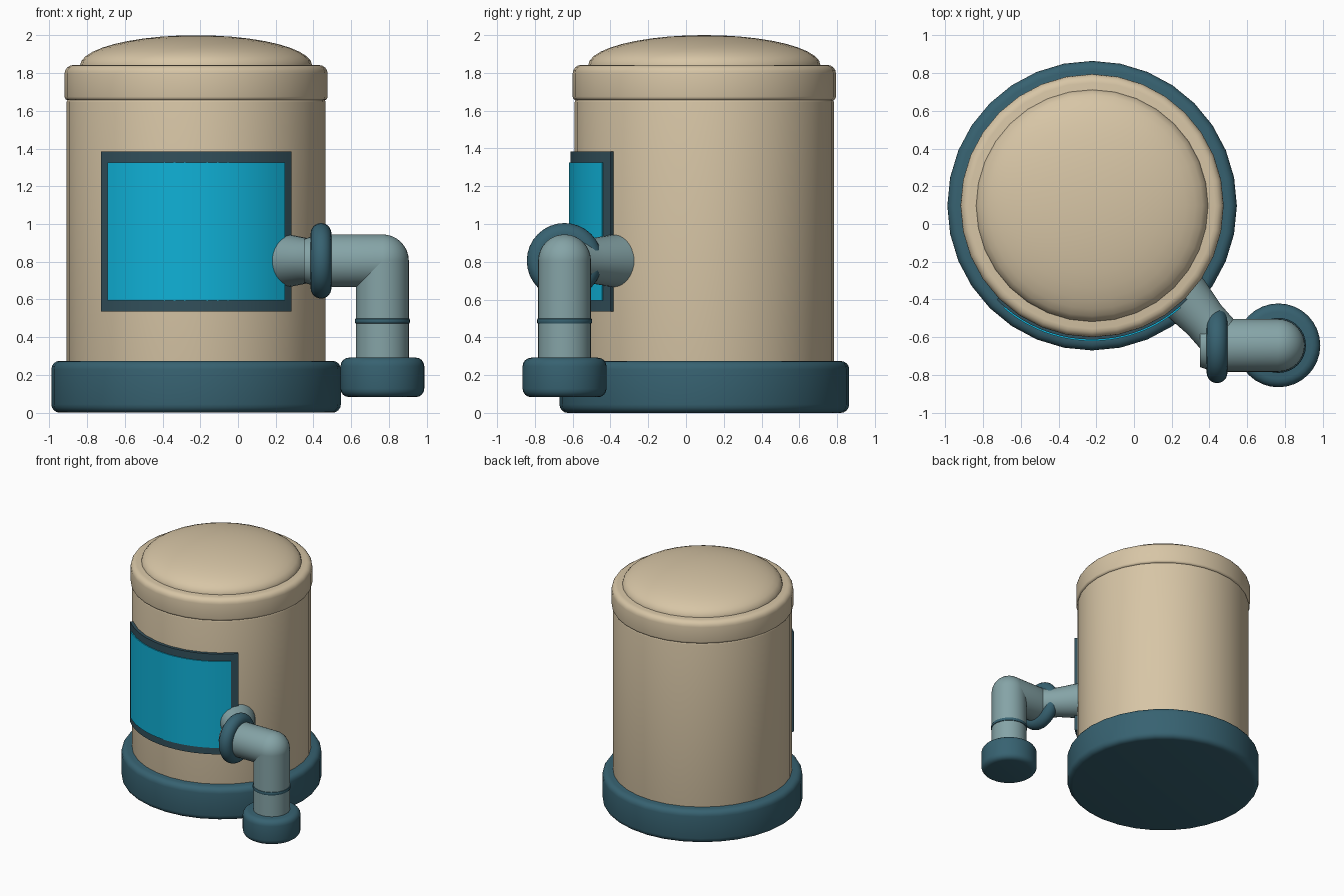
import bpy, bmesh, math
from mathutils import Vector

if "Cube" in bpy.data.objects:
    bpy.data.objects.remove(bpy.data.objects["Cube"])


def material(name, rgb):
    m = bpy.data.materials.new(name)
    m.diffuse_color = (*rgb, 1)
    m.use_nodes = True
    m.node_tree.nodes["Principled BSDF"].inputs["Base Color"].default_value = m.diffuse_color
    return m


CREAM = material("cream", (0.68, 0.56, 0.38))
TEAL = material("dark_teal", (0.038, 0.122, 0.165))
FRAME = material("slate_frame", (0.032, 0.080, 0.105))
BLUE = material("bright_blue", (0.005, 0.44, 0.68))
PIPE = material("grey_teal", (0.235, 0.37, 0.385))
TANK = Vector((-0.222, 0.097, 0))
SPOUT = Vector((0.765, -0.643, 0))
PIPE_Z = 0.805


def finish(bm, name, mat, smooth=35):
    bmesh.ops.recalc_face_normals(bm, faces=bm.faces)
    me = bpy.data.meshes.new(name)
    bm.to_mesh(me)
    bm.free()
    me.materials.append(mat)
    ob = bpy.data.objects.new(name, me)
    bpy.context.collection.objects.link(ob)
    bpy.ops.object.select_all(action='DESELECT')
    ob.select_set(True)
    bpy.context.view_layer.objects.active = ob
    bpy.ops.object.shade_smooth_by_angle(angle=math.radians(smooth))
    return ob


def lathe(name, profile, mat, origin, axis=(0, 0, 1), sides=32):
    """Revolve (radius, height) points around an axis and cap both ends."""
    bm = bmesh.new()
    rot = Vector((0, 0, 1)).rotation_difference(Vector(axis))
    rings = []
    for r, h in profile:
        if r < 1e-5:
            rings.append([bm.verts.new(rot @ Vector((0, 0, h)) + origin)])
            continue
        rings.append([bm.verts.new(rot @ Vector((r * math.cos(a), r * math.sin(a), h)) + origin)
                      for a in (2 * math.pi * i / sides for i in range(sides))])
    for a, b in zip(rings, rings[1:]):
        for i in range(sides):
            j = (i + 1) % sides
            if len(b) == 1:
                bm.faces.new((a[i], a[j], b[0]))
            else:
                bm.faces.new((a[i], a[j], b[j], b[i]))
    for ring in (rings[0], rings[-1]):
        if len(ring) > 1:
            bm.faces.new(ring)
    return finish(bm, name, mat)


def rounded(r, z0, z1, low, high, n=4):
    """Cylinder profile with rounded lower and upper edges."""
    steps = [math.pi / 2 * i / n for i in range(n + 1)]
    return ([(r - low + low * math.sin(a), z0 + low - low * math.cos(a)) for a in steps]
            + [(r - high + high * math.cos(a), z1 - high + high * math.sin(a)) for a in steps])


def curved_panel(name, radius, inner, half_angle, z0, z1, mat, n=20):
    """Solid plate wrapped around the front of the tank."""
    bm = bmesh.new()
    cols = []
    for i in range(n + 1):
        a = -math.pi / 2 + half_angle * (2 * i / n - 1)
        d = Vector((math.cos(a), math.sin(a), 0))
        cols.append([bm.verts.new(TANK + d * r + Vector((0, 0, z)))
                     for r, z in ((radius, z0), (radius, z1), (inner, z1), (inner, z0))])
    for a, b in zip(cols, cols[1:]):
        for k in range(4):
            m = (k + 1) % 4
            bm.faces.new((a[k], b[k], b[m], a[m]))
    bm.faces.new(cols[0])
    bm.faces.new(cols[-1])
    return finish(bm, name, mat)


# Tank: base, wall, rim and domed lid
lathe("tank_base", rounded(0.767, 0.0, 0.275, 0.045, 0.045), TEAL, TANK)
lathe("tank_wall", rounded(0.686, 0.2, 1.665, 0.01, 0.02), CREAM, TANK)
lathe("tank_rim", rounded(0.697, 1.655, 1.842, 0.02, 0.045), CREAM, TANK)
dome = [(0.615, 1.82)] + [(0.615 * math.cos(a), 1.84 + 0.16 * math.sin(a))
                          for a in (math.pi / 2 * i / 10 for i in range(10))] + [(0, 2.0)]
lathe("tank_lid", dome, CREAM, TANK)

# Window on the front of the tank
curved_panel("window_frame", 0.709, 0.67, math.asin(0.505 / 0.709), 0.537, 1.385, FRAME)
curved_panel("window_glass", 0.717, 0.69, math.asin(0.47 / 0.717), 0.595, 1.325, BLUE)

# Tapered outlet leaving the tank diagonally
start, end = Vector((0.12, -0.22, PIPE_Z)), Vector((0.455, -0.60, PIPE_Z))
length = (end - start).length
lathe("outlet_pipe", [(0.148, 0), (0.138, length * 0.45), (0.118, length * 0.75), (0.118, length)],
      PIPE, start, (end - start).normalized())

# Horizontal pipe, elbow and downpipe
corner = SPOUT + Vector((0, 0, PIPE_Z))
lathe("horizontal_pipe", [(0.115, 0.35), (0.14, 0.42), (0.14, 0.765)], PIPE,
      Vector((0, SPOUT.y, PIPE_Z)), (1, 0, 0))
ball = [(0.14 * math.sin(a), -0.14 * math.cos(a)) for a in (math.pi * i / 16 for i in range(1, 16))]
lathe("pipe_elbow", ball + [(0, 0.14)], PIPE, corner)
lathe("downpipe", [(0.14, 0.2), (0.14, PIPE_Z)], PIPE, SPOUT)

# Collars and foot cap
collar = [(0.145 + 0.055 * math.cos(a), 0.055 * math.sin(a))
          for a in (math.pi * (i / 12 - 0.5) for i in range(13))]
lathe("pipe_collar", collar, TEAL, Vector((0.44, SPOUT.y, PIPE_Z)), (1, 0, 0))
lathe("downpipe_ring", rounded(0.146, 0.472, 0.5, 0.008, 0.008, 2), TEAL, SPOUT)
lathe("foot_cap", rounded(0.222, 0.083, 0.292, 0.045, 0.045), TEAL, SPOUT)
